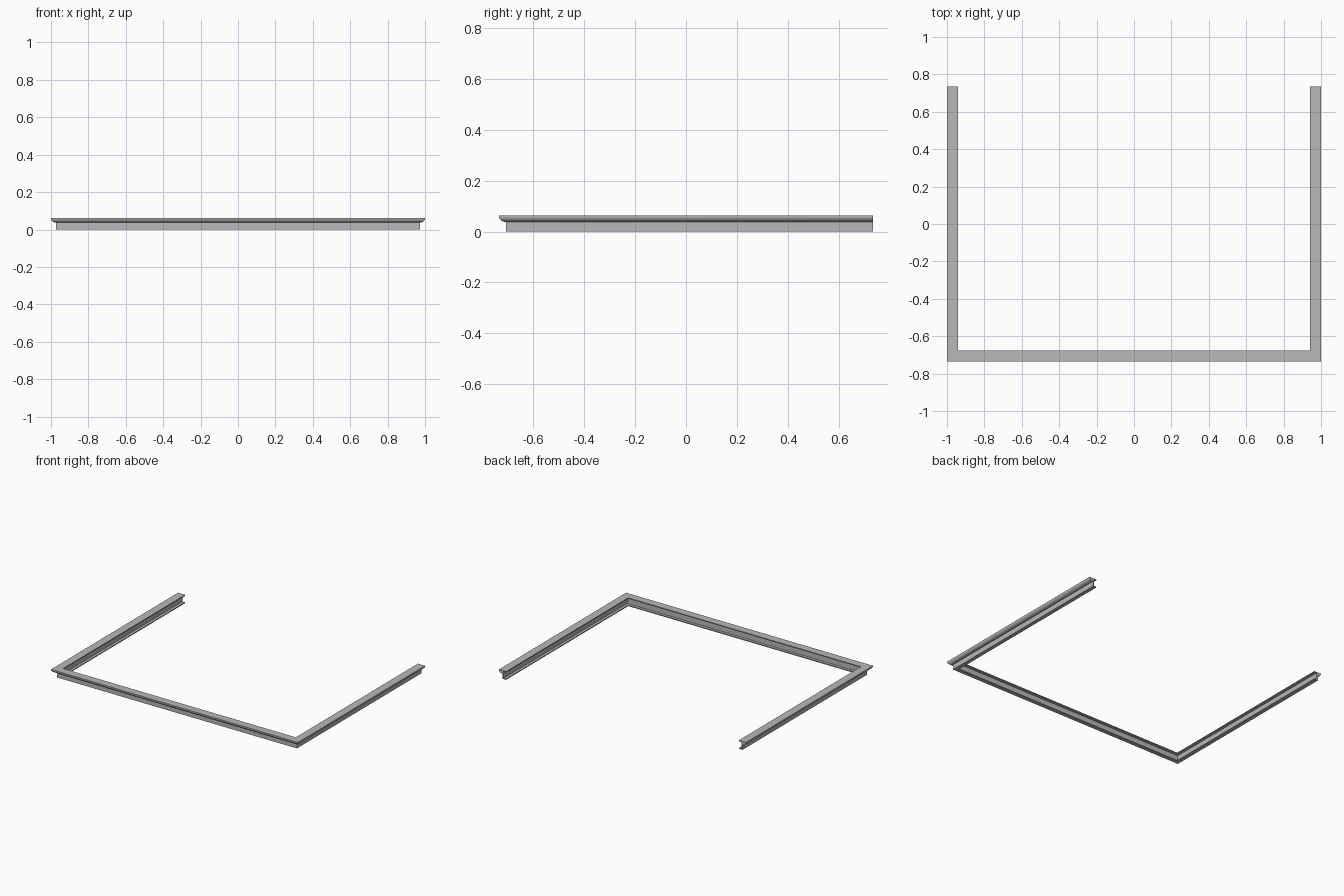
import bpy
import bmesh
import math

cube = bpy.data.objects.get("Cube")
if cube:
    bpy.data.objects.remove(cube)

HALF_X, HALF_Y = 1.0, 0.735
TOP, FLANGE = 0.062, 0.007
WIDTH = 0.058        # full depth of the top flange
WALL_OUT = 0.028     # outer face of the upright wall
WALL_IN = 0.037      # inner face of the upright wall
ROUND_TOP, ROUND_BOTTOM = 0.058, 0.037

grey = bpy.data.materials.new("stone_grey")
grey.use_nodes = True
colour = (0.48, 0.48, 0.48, 1)
grey.diffuse_color = colour
grey.node_tree.nodes["Principled BSDF"].inputs["Base Color"].default_value = colour


def moulding_profile(steps=8):
    """Channel section as (distance inward, height), open to the inside."""
    pts = [(0, TOP)]
    # rounded underside of the projecting edge
    for i in range(steps + 1):
        a = math.pi / 2 * i / steps
        pts.append((WALL_OUT * (1 - math.cos(a)),
                    ROUND_TOP - (ROUND_TOP - ROUND_BOTTOM) * math.sin(a)))
    # upright wall, bottom flange, inner recess, top flange
    pts += [(WALL_OUT, 0), (WIDTH - 0.002, 0), (WIDTH - 0.002, FLANGE),
            (WALL_IN, FLANGE), (WALL_IN, TOP - FLANGE),
            (WIDTH, TOP - FLANGE), (WIDTH, TOP)]
    return pts


def ring(bm, station):
    return [bm.verts.new((*station(d), z)) for d, z in moulding_profile()]


# Sweep the section around three sides with mitred front corners
bm = bmesh.new()
stations = [
    lambda d: (-HALF_X + d, HALF_Y),
    lambda d: (-HALF_X + d, -HALF_Y + d),
    lambda d: (HALF_X - d, -HALF_Y + d),
    lambda d: (HALF_X - d, HALF_Y),
]
rings = [ring(bm, s) for s in stations]
count = len(rings[0])
for a, b in zip(rings, rings[1:]):
    for i in range(count):
        j = (i + 1) % count
        bm.faces.new((a[i], a[j], b[j], b[i]))

# Flat cut ends at the back
bm.faces.new(rings[0])
bm.faces.new(rings[-1])
bmesh.ops.recalc_face_normals(bm, faces=bm.faces)

mesh = bpy.data.meshes.new("cornice_moulding")
bm.to_mesh(mesh)
bm.free()
mesh.materials.append(grey)
moulding = bpy.data.objects.new("cornice_moulding", mesh)
bpy.context.collection.objects.link(moulding)

bpy.ops.object.select_all(action="DESELECT")
moulding.select_set(True)
bpy.context.view_layer.objects.active = moulding
bpy.ops.object.shade_smooth_by_angle(angle=math.radians(30))
